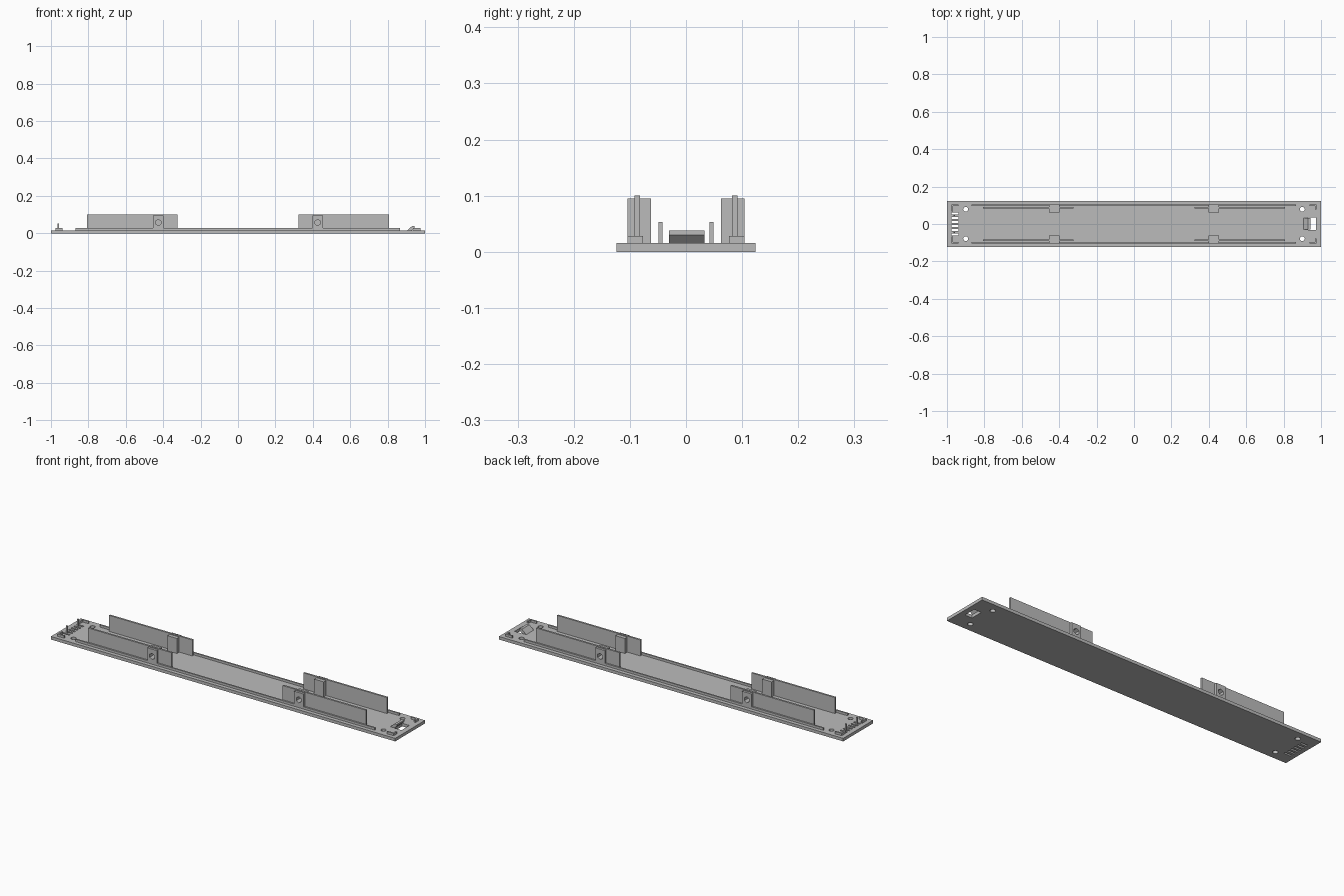
import bpy, bmesh, math
from mathutils import Matrix

cube = bpy.data.objects.get("Cube")
if cube:
    bpy.data.objects.remove(cube, do_unlink=True)

grey = bpy.data.materials.new("plain grey")
grey.use_nodes = True
grey.diffuse_color = (0.5, 0.5, 0.5, 1)
grey.node_tree.nodes["Principled BSDF"].inputs["Base Color"].default_value = grey.diffuse_color


def add_box(bm, x, y, z):
    verts = bmesh.ops.create_cube(bm, size=1)["verts"]
    for v in verts:
        for i, (a, b) in enumerate((sorted(x), sorted(y), sorted(z))):
            v.co[i] = a + (v.co[i] + 0.5) * (b - a)


def add_cylinder(bm, centre, radius, depth, sides, turn=None):
    m = Matrix.Translation(centre) @ (turn or Matrix.Identity(4))
    bmesh.ops.create_cone(bm, cap_ends=True, segments=sides, radius1=radius,
                          radius2=radius, depth=depth, matrix=m)


def finish(name, bm):
    bmesh.ops.recalc_face_normals(bm, faces=bm.faces)
    mesh = bpy.data.meshes.new(name)
    bm.to_mesh(mesh)
    bm.free()
    mesh.materials.append(grey)
    ob = bpy.data.objects.new(name, mesh)
    bpy.context.collection.objects.link(ob)
    return ob


def box(name, x, y, z):
    bm = bmesh.new()
    add_box(bm, x, y, z)
    return finish(name, bm)


def cut(target, bm):
    cutter = finish("cutter", bm)
    cutter.hide_render = True
    mod = target.modifiers.new("cut", "BOOLEAN")
    mod.operation = "DIFFERENCE"
    mod.solver = "EXACT"
    mod.object = cutter
    bpy.context.view_layer.objects.active = target
    bpy.ops.object.modifier_apply(modifier=mod.name)
    bpy.data.objects.remove(cutter, do_unlink=True)


TOP = 0.016     # top of the base plate
LOW = 0.028     # top of the low ribs
SIDES = ((1, "back"), (-1, "front"))
ENDS = ((1, "left"), (-1, "right"))

# Base plate with screw holes, vent slots and a latch window
plate = box("base_plate", (-1, 1), (-0.124, 0.124), (0, TOP))
bm = bmesh.new()
for sx, _ in ENDS:
    for sy, _ in SIDES:
        add_cylinder(bm, (sx * 0.9, sy * 0.079, 0), 0.013, 0.1, 20)
for sy, _ in SIDES:
    for y in (0.011, 0.033, 0.057):
        add_box(bm, (-0.975, -0.937), (sy * y - 0.005, sy * y + 0.005), (-0.05, 0.05))
add_box(bm, (0.93, 0.972), (-0.031, 0.034), (-0.05, 0.05))
cut(plate, bm)

for sy, side in SIDES:
    # Long low rib along each edge
    box(f"{side}_rib", (-0.87, 0.867), (sy * 0.096, sy * 0.104), (TOP, LOW))
    # Thin upright post among the slots
    box(f"{side}_post", (-0.966, -0.957), (sy * 0.042, sy * 0.049), (TOP, 0.053))

    for sx, end in ENDS:
        # Tall thin wall
        wall = box(f"{side}_{end}_wall", (sx * 0.323, sx * 0.807),
                   (sy * 0.082, sy * 0.092), (TOP, 0.1))
        # Mounting block with a blind six-sided hole
        block = box(f"{side}_{end}_block", (sx * 0.399, sx * 0.454),
                    (sy * 0.0625, sy * 0.104), (TOP, 0.095))
        for part in (wall, block):
            bm = bmesh.new()
            add_cylinder(bm, (sx * 0.426, sy * 0.095, 0.057), 0.016, 0.05, 6,
                         Matrix.Rotation(math.pi / 2, 4, "X"))
            cut(part, bm)
        # L-shaped corner rib
        inner = 0.077 if sx > 0 else 0.066
        bm = bmesh.new()
        add_box(bm, (sx * 0.937, sx * 0.977), (sy * 0.096, sy * 0.104), (TOP, LOW))
        add_box(bm, (sx * 0.969, sx * 0.977), (sy * inner, sy * 0.096), (TOP, LOW))
        finish(f"{side}_{end}_corner_rib", bm)

# Sloping latch hook beside the window
bm = bmesh.new()
profile = [(0.905, TOP), (0.93, 0.038), (0.944, 0.038), (0.944, 0.03), (0.93, TOP)]
face = bm.faces.new([bm.verts.new((x, -0.03, z)) for x, z in profile])
ext = bmesh.ops.extrude_face_region(bm, geom=[face])["geom"]
bmesh.ops.translate(bm, vec=(0, 0.063, 0),
                    verts=[g for g in ext if isinstance(g, bmesh.types.BMVert)])
finish("latch_hook", bm)
